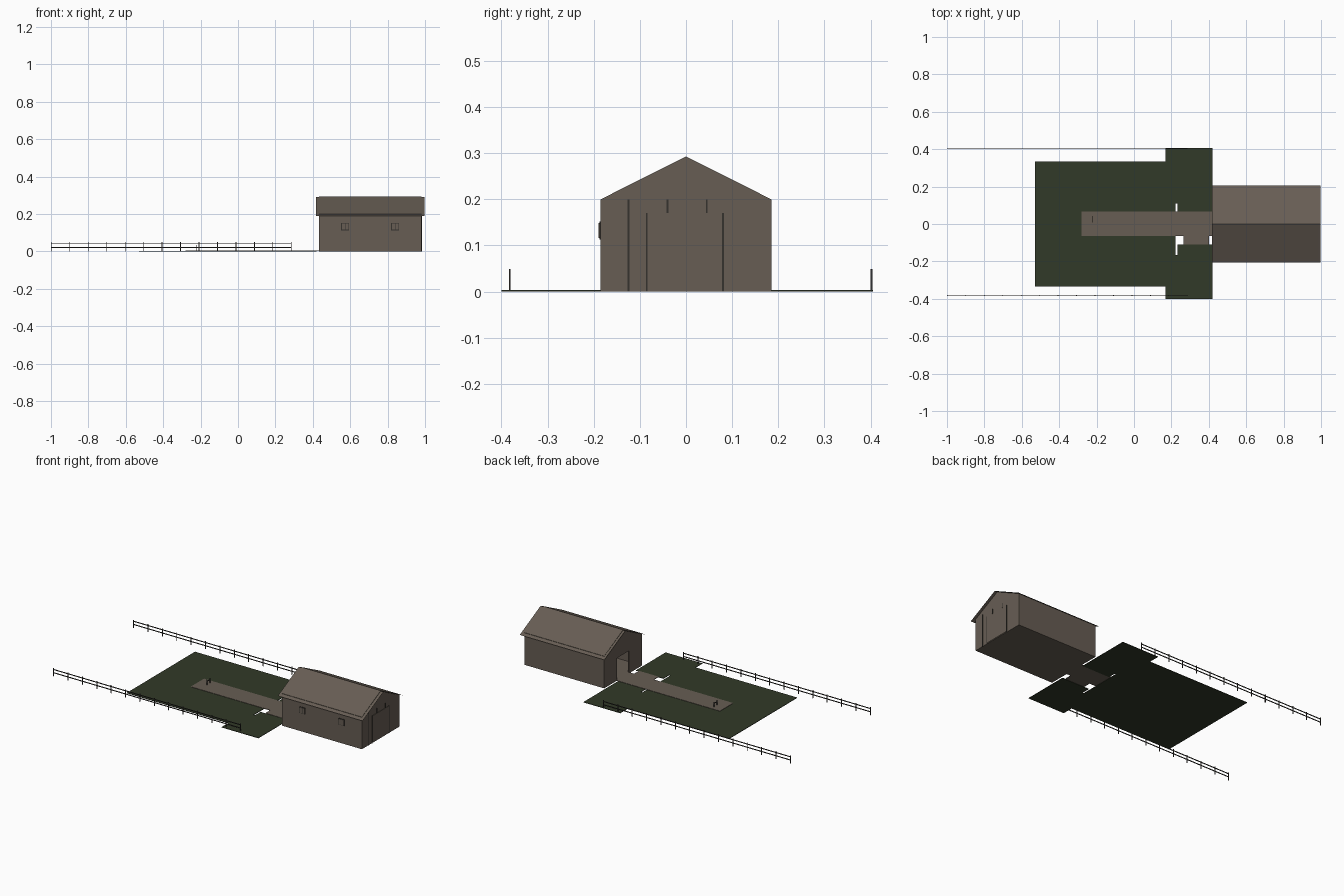
import bpy
import bmesh

cube = bpy.data.objects.get("Cube")
if cube:
    bpy.data.objects.remove(cube, do_unlink=True)


def material(name, rgb):
    m = bpy.data.materials.new(name)
    m.use_nodes = True
    m.diffuse_color = (*rgb, 1)
    m.node_tree.nodes["Principled BSDF"].inputs["Base Color"].default_value = (*rgb, 1)
    return m


WOOD = material("weathered wood", (0.135, 0.11, 0.088))
GRASS = material("dark grass", (0.031, 0.041, 0.021))
DARK = material("dark timber", (0.035, 0.032, 0.027))


def finish(name, bm, mat):
    mesh = bpy.data.meshes.new(name)
    bm.to_mesh(mesh)
    bm.free()
    mesh.materials.append(mat)
    obj = bpy.data.objects.new(name, mesh)
    bpy.context.collection.objects.link(obj)
    return obj


def add_box(bm, xs, ys, zs):
    verts = bmesh.ops.create_cube(bm, size=1)["verts"]
    for v in verts:
        v.co = [(r[0] + r[1]) / 2 + c * (r[1] - r[0]) for c, r in zip(v.co, (xs, ys, zs))]


def boxes(name, mat, items):
    bm = bmesh.new()
    for item in items:
        add_box(bm, *item)
    return finish(name, bm, mat)


def gable_prism(name, mat, xs, half, base, eave, apex):
    bm = bmesh.new()
    outline = [(-half, base), (half, base), (half, eave), (0, apex), (-half, eave)]
    face = bm.faces.new([bm.verts.new((xs[0], y, z)) for y, z in outline])
    new = bmesh.ops.extrude_face_region(bm, geom=[face])["geom"]
    for v in new:
        if isinstance(v, bmesh.types.BMVert):
            v.co.x = xs[1]
    bmesh.ops.recalc_face_normals(bm, faces=bm.faces)
    return finish(name, bm, mat)


def cut(target, cutter):
    mod = target.modifiers.new("cut", "BOOLEAN")
    mod.operation = "DIFFERENCE"
    mod.solver = "EXACT"
    mod.object = cutter
    cutter.hide_render = True
    cutter.hide_viewport = True
    cutter.display_type = "WIRE"


# Hollow barn with an open doorway towards the yard
barn = gable_prism("barn_walls", WOOD, (0.432, 0.98), 0.185, 0, 0.2, 0.293)
cut(barn, gable_prism("interior_cutter", WOOD, (0.44, 0.972), 0.177, 0.005, 0.192, 0.281))
cut(barn, boxes("doorway_cutter", WOOD, [((0.42, 0.45), (-0.06, 0.06), (0.005, 0.14))]))

# Thin overhanging roof sheets
bm = bmesh.new()
rows = [[bm.verts.new((x, y, z)) for x in (0.417, 0.998)]
        for y, z in ((-0.205, 0.188), (0, 0.29), (0.205, 0.188))]
for a, b in zip(rows, rows[1:]):
    bm.faces.new((a[0], a[1], b[1], b[0]))
finish("roof_sheets", bm, WOOD)

# Timber strips around the closed rear door
strips = [(-0.125, 0, 0.2), (-0.085, 0, 0.17), (0.08, 0, 0.17),
          (-0.04, 0.17, 0.2), (0.045, 0.17, 0.2)]
boxes("rear_door_strips", DARK,
      [((0.979, 0.983), (y - 0.002, y + 0.002), zs) for y, *zs in strips])
boxes("rear_door_panel", WOOD, [((0.979, 0.982), (-0.083, 0.078), (0.004, 0.169))])

# Two framed windows, each with a pair of panes
frames, panes = [], []
for cx in (0.573, 0.84):
    frames.append(((cx - 0.021, cx + 0.021), (-0.188, -0.184), (0.113, 0.152)))
    for side in (-1, 1):
        px = cx + side * 0.0095
        panes.append(((px - 0.008, px + 0.008), (-0.19, -0.186), (0.116, 0.149)))
boxes("window_frames", DARK, frames)
boxes("window_panes", WOOD, panes)

# Grass yard in separate slabs, leaving the narrow gaps
slab = (0, 0.003)
boxes("grass_yard", GRASS, [
    ((-0.53, 0.222), (-0.333, 0.335), slab),
    ((0.222, 0.42), (-0.4, -0.165), slab),
    ((0.232, 0.42), (-0.165, -0.11), slab),
    ((0.222, 0.42), (0.11, 0.405), slab),
    ((0.232, 0.42), (0.063, 0.11), slab),
    ((0.168, 0.222), (-0.4, -0.333), slab),
    ((0.168, 0.222), (0.335, 0.405), slab),
])
boxes("path", WOOD, [((-0.28, 0.432), (-0.063, 0.067), (0.002, 0.005)),
                     ((0.265, 0.4), (-0.11, -0.063), (0.002, 0.005))])

# Small hitching rail on the path
rail = [((-0.222, -0.218), (y - 0.002, y + 0.002), (0.004, 0.035)) for y in (0.01, 0.04)]
rail.append(((-0.222, -0.218), (0.01, 0.04), (0.024, 0.027)))
boxes("hitching_rail", DARK, rail)

# Two long post and rail fences
COUNT, START, END = 14, -0.998, 0.285
for name, y in (("front_fence", -0.382), ("back_fence", 0.402)):
    parts = []
    for i in range(COUNT):
        x = START + (END - START) * i / (COUNT - 1)
        parts.append(((x - 0.002, x + 0.002), (y - 0.002, y + 0.002), (0, 0.049)))
    for z in (0.021, 0.041):
        parts.append(((START, END), (y - 0.0015, y + 0.0015), (z - 0.0025, z + 0.0025)))
    boxes(name, DARK, parts)
